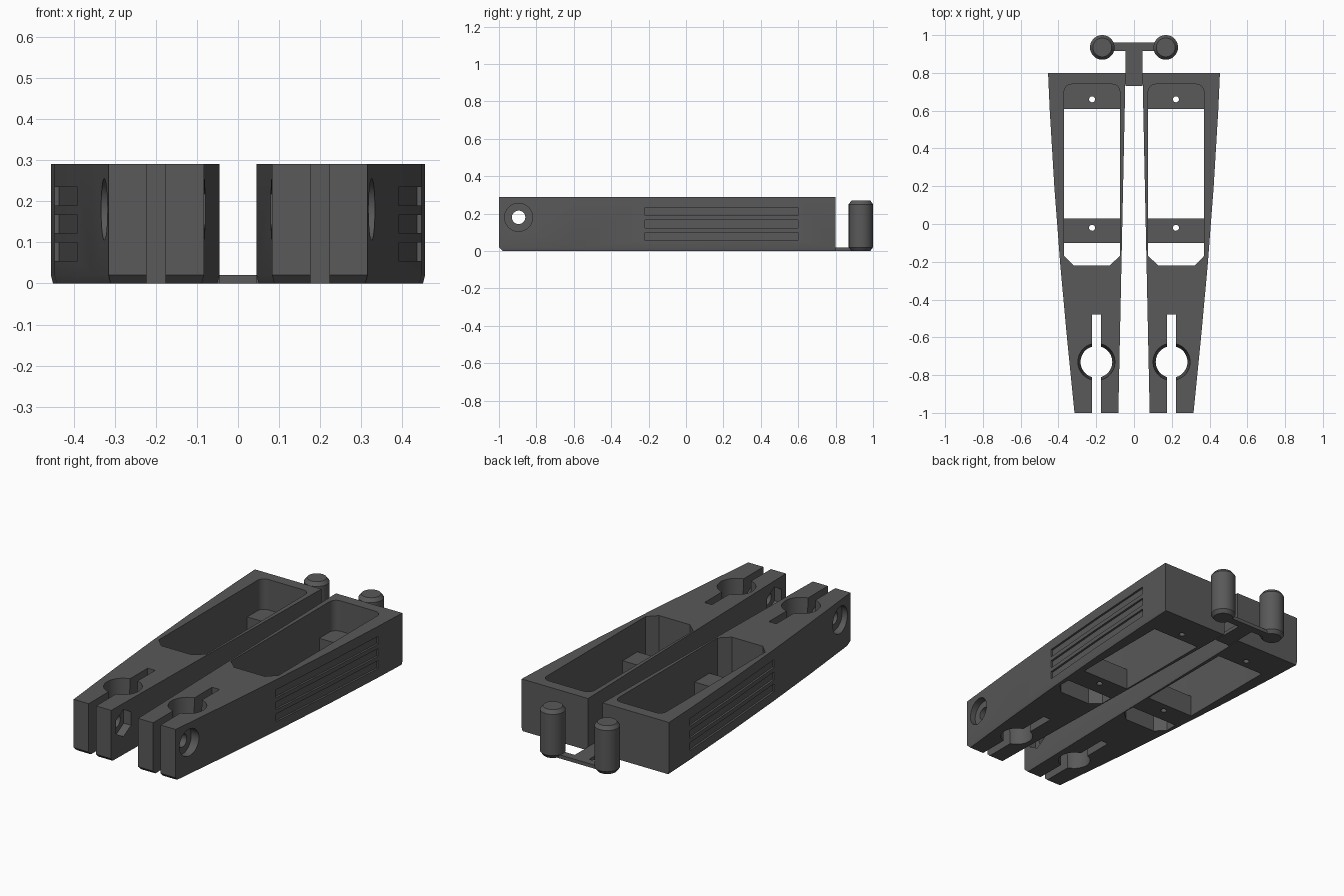
import bpy, bmesh, math
from mathutils import Matrix, Vector

if "Cube" in bpy.data.objects:
    bpy.data.objects.remove(bpy.data.objects["Cube"])

grey = bpy.data.materials.new("dark_grey")
grey.diffuse_color = (0.1, 0.1, 0.1, 1)
grey.use_nodes = True
grey.node_tree.nodes["Principled BSDF"].inputs["Base Color"].default_value = grey.diffuse_color


def finish(name, bm):
    bmesh.ops.recalc_face_normals(bm, faces=bm.faces)
    me = bpy.data.meshes.new(name)
    bm.to_mesh(me)
    bm.free()
    me.materials.append(grey)
    ob = bpy.data.objects.new(name, me)
    bpy.context.collection.objects.link(ob)
    return ob


def loft(name, rings):
    """Closed solid through rings of equal point count."""
    bm = bmesh.new()
    vs = [[bm.verts.new(p) for p in r] for r in rings]
    n = len(vs[0])
    for a, b in zip(vs, vs[1:]):
        for i in range(n):
            j = (i + 1) % n
            bm.faces.new((a[i], a[j], b[j], b[i]))
    bm.faces.new(vs[0])
    bm.faces.new(vs[-1])
    return finish(name, bm)


def prism(name, pts, z0, z1):
    return loft(name, [[(x, y, z) for x, y in pts] for z in (z0, z1)])


def box(name, x0, x1, y0, y1, z0, z1):
    return prism(name, [(x0, y0), (x1, y0), (x1, y1), (x0, y1)], z0, z1)


def round_solid(name, c, profile, sides=48, along_x=False, turn=0.0):
    """Round solid from (radius, distance) pairs along z or x."""
    rings = []
    for r, d in profile:
        ring = []
        for i in range(sides):
            a = turn + 2 * math.pi * i / sides
            u, v = r * math.cos(a), r * math.sin(a)
            ring.append((d, c[0] + u, c[1] + v) if along_x else (c[0] + u, c[1] + v, d))
        rings.append(ring)
    return loft(name, rings)


def cut(ob, *cutters):
    for c in cutters:
        m = ob.modifiers.new("cut", "BOOLEAN")
        m.operation = "DIFFERENCE"
        m.solver = "EXACT"
        m.object = c
        bpy.context.view_layer.update()
        dg = bpy.context.evaluated_depsgraph_get()
        me = bpy.data.meshes.new_from_object(ob.evaluated_get(dg))
        ob.modifiers.clear()
        ob.data = me
        bpy.data.objects.remove(c)


def smooth(ob):
    bpy.ops.object.select_all(action="DESELECT")
    ob.select_set(True)
    bpy.context.view_layer.objects.active = ob
    bpy.ops.object.shade_smooth_by_angle(angle=math.radians(25))


def mirror(ob):
    ob.modifiers.new("mirror", "MIRROR").use_axis[0] = True


# tapered arm with a slightly bowed outer side and chamfered lower edge
outer = [(0.315, -1), (0.355, -0.6), (0.39, -0.22), (0.422, 0.2), (0.446, 0.6), (0.455, 0.8)]
plan = outer + [(0.045, 0.8), (0.083, -1)]


def inset(p):
    x, y = p
    return (x + (0.005 if x < 0.2 else -0.005), -0.98 if y == -1 else y, 0)


arm = loft("arm", [[inset(p) for p in plan],
                   [(x, y, 0.02) for x, y in plan],
                   [(x, y, 0.29) for x, y in plan]])

# long pocket: clipped front corners, rounded rear corners
pocket = [(0.075, -0.17), (0.13, -0.22), (0.32, -0.22), (0.37, -0.17)]
for cx, start in ((0.33, 0), (0.115, 90)):
    for k in range(7):
        a = math.radians(start + 15 * k)
        pocket.append((cx + 0.04 * math.cos(a), 0.70 + 0.04 * math.sin(a)))
cut(arm, prism("pocket_cutter", pocket, -0.1, 0.5))

# clamp: flared rod hole and slit
cut(arm,
    round_solid("rod_cutter", (0.199, -0.73), [(0.084, -0.1), (0.084, 0.0), (0.098, 0.29), (0.098, 0.4)]),
    box("slit_cutter", 0.176, 0.222, -1.2, -0.48, -0.1, 0.4))

# cross bolt hole with round outer recess and hexagonal inner recess
bolt = (-0.895, 0.18)
cut(arm,
    round_solid("bolt_cutter", bolt, [(0.036, 0), (0.036, 0.5)], 32, True),
    round_solid("head_cutter", bolt, [(0.075, 0.285), (0.075, 0.5)], 40, True),
    round_solid("nut_cutter", bolt, [(0.075, 0), (0.075, 0.125)], 6, True, math.pi / 6))

# three shallow grip grooves following the outer side
grip = outer[2:5]
strip = [(x - 0.011, y) for x, y in grip] + [(x + 0.03, y) for x, y in reversed(grip)]
for z in (0.055, 0.122, 0.19):
    cut(arm, prism("groove_cutter", strip, z, z + 0.044))
smooth(arm)
mirror(arm)

# cross bars in the pocket, each with a small screw hole
for name, y0, y1, hy in (("front_crossbar", -0.10, 0.03, -0.02), ("rear_crossbar", 0.61, 0.745, 0.66)):
    bar = box(name, 0.072, 0.373, y0, y1, 0, 0.12)
    cut(bar, round_solid("screw_cutter", (0.222, hy), [(0.016, -0.1), (0.016, 0.3)], 20))
    smooth(bar)
    mirror(bar)

# thin T-shaped link plate behind the arms
prism("link_plate", [(-0.045, 0.73), (0.045, 0.73), (0.045, 0.917), (0.168, 0.917),
                     (0.168, 0.96), (-0.168, 0.96), (-0.168, 0.917), (-0.045, 0.917)], 0, 0.02)

# pair of chamfered pegs
peg = round_solid("peg", (0.168, 0.935), [(0.05, 0), (0.065, 0.02), (0.065, 0.25), (0.05, 0.27)])
smooth(peg)
mirror(peg)
